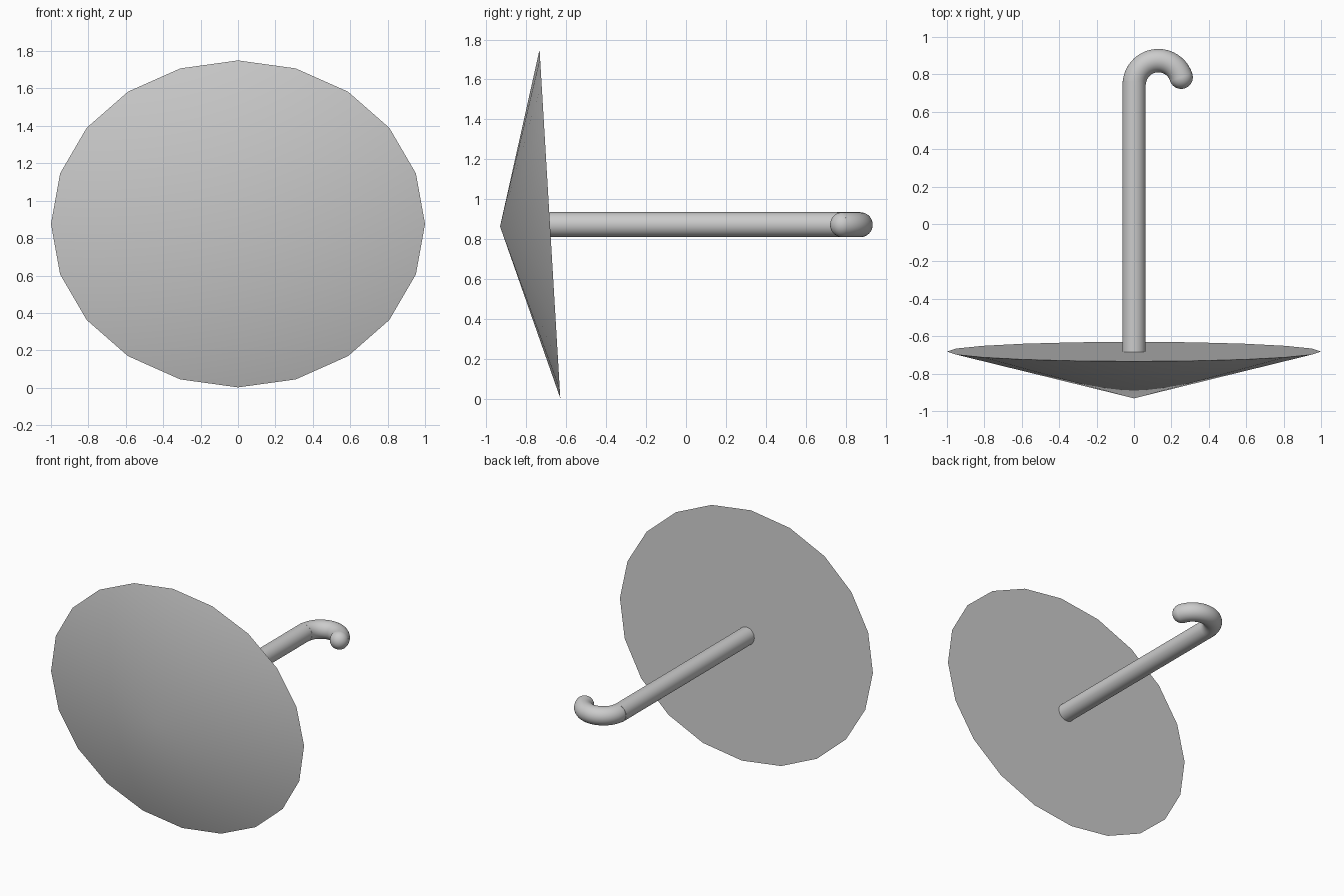
import bpy, bmesh, math
from mathutils import Matrix, Vector

if "Cube" in bpy.data.objects:
    bpy.data.objects.remove(bpy.data.objects["Cube"])

Z = 0.872     # height of the shaft axis
R = 0.0625    # shaft radius


def finish(name, bm, sharp_angle):
    bmesh.ops.recalc_face_normals(bm, faces=bm.faces[:])
    mesh = bpy.data.meshes.new(name)
    bm.to_mesh(mesh)
    bm.free()
    ob = bpy.data.objects.new(name, mesh)
    bpy.context.collection.objects.link(ob)
    bpy.ops.object.select_all(action='DESELECT')
    ob.select_set(True)
    bpy.context.view_layer.objects.active = ob
    bpy.ops.object.shade_smooth_by_angle(angle=math.radians(sharp_angle))
    return ob


# canopy: shallow closed 20-sided cone with a slightly tilted oval rim
bm = bmesh.new()
rim = []
for i in range(20):
    a = math.tau * i / 20
    rim.append(bm.verts.new((math.sin(a), -0.682 - 0.052 * math.cos(a),
                             0.876 + 0.874 * math.cos(a))))
apex = bm.verts.new((0, -0.932, 0.863))
bm.faces.new(rim)
for i in range(20):
    bm.faces.new((rim[i], rim[(i + 1) % 20], apex))
finish("canopy", bm, 60 / 4)

# shaft: straight rod along y
y0, y1 = -0.685, 0.765
bm = bmesh.new()
bmesh.ops.create_cone(bm, cap_ends=True, segments=32, radius1=R, radius2=R,
                      depth=y1 - y0,
                      matrix=Matrix.Translation((0, (y0 + y1) / 2, Z))
                      @ Matrix.Rotation(math.pi / 2, 4, 'X'))
finish("shaft", bm, 40)

# hook: tube swept round an arc
centre, bend = Vector((0.13, 0.745, Z)), 0.1285
steps, sides = 28, 32
start, end = math.radians(180), math.radians(18)
bm = bmesh.new()
rings = []
for i in range(steps + 1):
    a = start + (end - start) * i / steps
    out = Vector((math.cos(a), math.sin(a), 0))
    ring = []
    for j in range(sides):
        t = math.tau * j / sides
        ring.append(bm.verts.new(centre + out * (bend + R * math.cos(t))
                                 + Vector((0, 0, R * math.sin(t)))))
    rings.append(ring)
for r0, r1 in zip(rings, rings[1:]):
    for j in range(sides):
        k = (j + 1) % sides
        bm.faces.new((r0[j], r0[k], r1[k], r1[j]))
bm.faces.new(rings[0])
bm.faces.new(rings[-1])
finish("hook", bm, 40)

# rounded tip of the hook
bm = bmesh.new()
tip = centre + Vector((math.cos(end), math.sin(end), 0)) * bend
bmesh.ops.create_uvsphere(bm, u_segments=32, v_segments=16, radius=R,
                          matrix=Matrix.Translation(tip))
finish("hook_tip", bm, 40)
